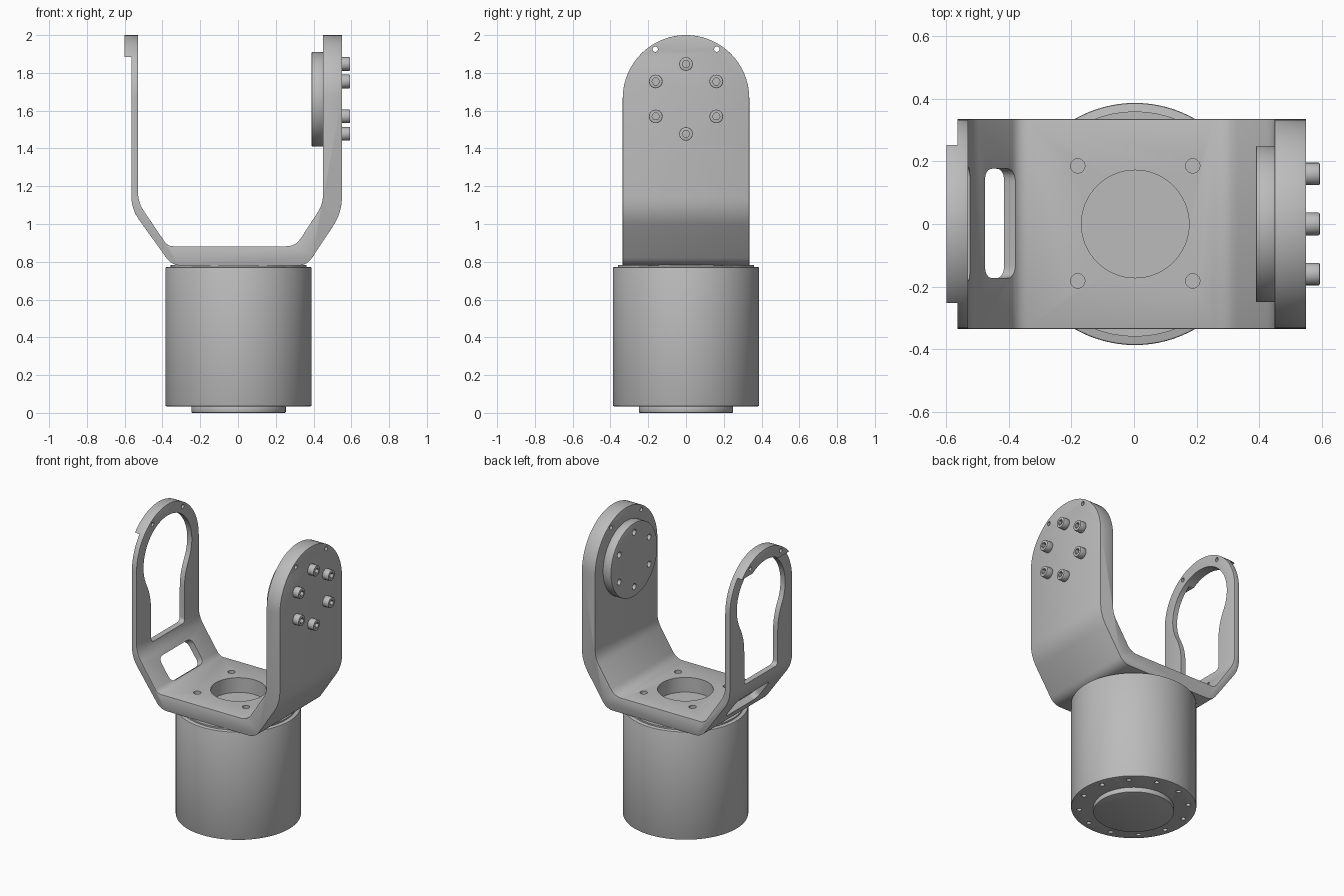
import bpy, bmesh, math
from mathutils import Vector

if "Cube" in bpy.data.objects:
    bpy.data.objects.remove(bpy.data.objects["Cube"], do_unlink=True)

metal = bpy.data.materials.new("grey metal")
metal.use_nodes = True
metal.diffuse_color = (0.5, 0.5, 0.5, 1)
metal.node_tree.nodes["Principled BSDF"].inputs["Base Color"].default_value = (0.5, 0.5, 0.5, 1)

PIVOT = 1.665   # height of the arm pivot
AXES = {"X": lambda p, q, h: (h, p, q),
        "Y": lambda p, q, h: (p, h, q),
        "Z": lambda p, q, h: (p, q, h)}


def arc(cx, cy, r, start=0, end=360, n=64):
    closed = end - start == 360
    steps = n if closed else n + 1
    angles = [math.radians(start + (end - start) * i / n) for i in range(steps)]
    return [(cx + r * math.cos(a), cy + r * math.sin(a)) for a in angles]


def rounded(corners, n=6):
    """Polygon of (x, y, trim) corners, each softened over its trim length."""
    out = []
    for i, (x, y, trim) in enumerate(corners):
        c = Vector((x, y))
        if not trim:
            out.append((x, y))
            continue
        before = Vector(corners[i - 1][:2])
        after = Vector(corners[(i + 1) % len(corners)][:2])
        a = c + (before - c).normalized() * trim
        b = c + (after - c).normalized() * trim
        for k in range(n + 1):
            t = k / n
            out.append(tuple(a * (1 - t) ** 2 + c * 2 * t * (1 - t) + b * t * t))
    return out


def prism(name, axis, low, high, *outlines):
    """Extrude one or more outlines along an axis into one object."""
    bm = bmesh.new()
    for pts in outlines:
        rings = [[bm.verts.new(AXES[axis](p, q, h)) for p, q in pts] for h in (low, high)]
        bm.faces.new(rings[0])
        bm.faces.new(rings[1])
        for i in range(len(pts)):
            j = (i + 1) % len(pts)
            bm.faces.new((rings[0][i], rings[0][j], rings[1][j], rings[1][i]))
    bmesh.ops.recalc_face_normals(bm, faces=bm.faces)
    mesh = bpy.data.meshes.new(name)
    bm.to_mesh(mesh)
    bm.free()
    mesh.materials.append(metal)
    obj = bpy.data.objects.new(name, mesh)
    bpy.context.collection.objects.link(obj)
    return obj


def activate(obj):
    bpy.ops.object.select_all(action="DESELECT")
    obj.select_set(True)
    bpy.context.view_layer.objects.active = obj


def boolean(obj, cutter, operation="DIFFERENCE"):
    activate(obj)
    mod = obj.modifiers.new("cut", "BOOLEAN")
    mod.object, mod.operation, mod.solver = cutter, operation, "EXACT"
    bpy.ops.object.modifier_apply(modifier=mod.name)
    bpy.data.objects.remove(cutter, do_unlink=True)


def bevel(obj, width=0.006):
    activate(obj)
    mod = obj.modifiers.new("edge", "BEVEL")
    mod.width, mod.segments = width, 2
    mod.limit_method, mod.angle_limit = "ANGLE", math.radians(40)
    bpy.ops.object.modifier_apply(modifier=mod.name)


def smooth(obj):
    activate(obj)
    bpy.ops.object.shade_smooth_by_angle(angle=math.radians(30))


def ring(cx, cy, radius, hole, count, offset=0):
    return [arc(cx + radius * math.cos(a), cy + radius * math.sin(a), hole, n=20)
            for a in [math.radians(offset) + math.tau * i / count for i in range(count)]]


# Motor housing with bolt holes underneath
housing = prism("motor_housing", "Z", 0.035, 0.772, arc(0.003, 0, 0.387, n=96))
bevel(housing)
boolean(housing, prism("cutter", "Z", 0, 0.08, *ring(0.003, 0, 0.338, 0.015, 12, 15)))
base = prism("base_disc", "Z", 0, 0.036, arc(0.003, 0, 0.25))
bevel(base)
spacer = prism("spacer_disc", "Z", 0.771, 0.782, arc(0.003, 0, 0.36))

# Yoke: bent sheet profile, rounded at the arm tops
profile = rounded([
    (-0.35, 0.78, 0.05), (0.365, 0.78, 0.05), (0.55, 1.06, 0.08), (0.55, 2.1, 0),
    (0.45, 2.1, 0), (0.45, 1.105, 0.05), (0.305, 0.882, 0.05), (-0.372, 0.882, 0.03),
    (-0.53, 1.115, 0.06), (-0.53, 2.1, 0), (-0.6, 2.1, 0), (-0.6, 1.885, 0),
    (-0.565, 1.885, 0), (-0.565, 1.08, 0.07)])
yoke = prism("yoke_bracket", "Y", -0.5, 0.5, profile)
R = 0.335
outline = arc(0, PIVOT, R, 0, 180, 48) + [(-R, 0.5), (R, 0.5)]
boolean(yoke, prism("cutter", "X", -1, 1, outline), "INTERSECT")
bevel(yoke, 0.005)

# Keyhole opening in the thin arm
half = 0.18
foot = rounded([(-half, 1.45, 0.1), (-half, 1.13, 0.03), (half, 1.13, 0.03), (half, 1.45, 0.1)])
neck_in = rounded([(-0.23, 1.543, 0), (-half, 1.449, 0.09), (-half, 1.13, 0.03),
                   (half, 1.13, 0.03), (half, 1.449, 0.09), (0.23, 1.543, 0)])
keyhole = arc(0, PIVOT, 0.26, -28, 208, 48) + neck_in[1:-1]
boolean(yoke, prism("cutter", "X", -0.8, -0.4, keyhole))

# Cable window through the sloped wall
window = prism("cutter", "Z", -0.1, 0.05, rounded([
    (-0.086, -0.173, 0.045), (0.086, -0.173, 0.045),
    (0.086, 0.177, 0.045), (-0.086, 0.177, 0.045)]))
window.location = (-0.43, 0, 0.965)
window.rotation_euler = (0, math.radians(55), 0)
bpy.context.view_layer.update()
boolean(yoke, window)

# Floor openings and small pin holes in both arm tops
boolean(yoke, prism("cutter", "Z", 0.7, 1, arc(0.004, 0, 0.172),
                    *ring(0.004, 0.002, 0.26, 0.023, 4, 45)))
boolean(yoke, prism("cutter", "X", -0.8, 0.8,
                    *[arc(y, 1.925, 0.014, n=16) for y in (-0.163, 0.163)]))

# Drive flange on the inside of the thick arm
flange = prism("drive_flange", "X", 0.39, 0.452, arc(0, PIVOT - 0.005, 0.25))
bevel(flange, 0.004)
boolean(flange, prism("cutter", "X", 0.3, 0.43, *ring(0, PIVOT - 0.003, 0.185, 0.02, 6, 30)))

# Socket head screws on the outside of the thick arm
for i, head in enumerate(ring(0, PIVOT - 0.003, 0.185, 0.036, 6, 30)):
    screw = prism(f"arm_screw_{i + 1}", "X", 0.545, 0.594, head)
    bevel(screw, 0.004)
    cy = sum(p for p, q in head) / len(head)
    cz = sum(q for p, q in head) / len(head)
    boolean(screw, prism("cutter", "X", 0.572, 0.65, arc(cy, cz, 0.02, n=6)))
    smooth(screw)

for part in (housing, base, spacer, yoke, flange):
    smooth(part)
